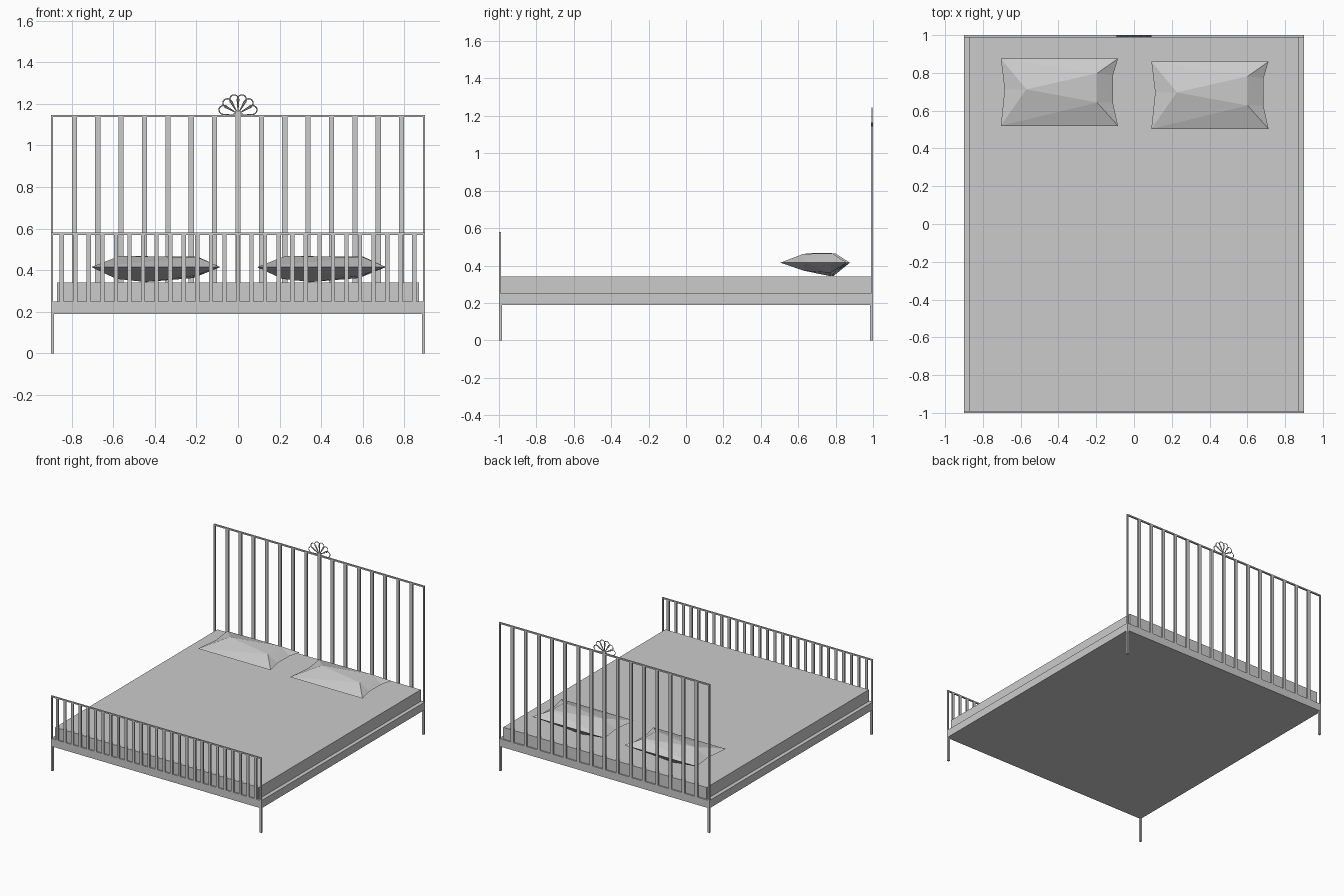
import bpy, bmesh, math

old = bpy.data.objects.get("Cube")
if old:
    bpy.data.objects.remove(old)

grey = bpy.data.materials.new("plain grey")
grey.use_nodes = True
grey.diffuse_color = (0.6, 0.6, 0.6, 1)
grey.node_tree.nodes["Principled BSDF"].inputs["Base Color"].default_value = grey.diffuse_color


def add_object(name, data):
    data.materials.append(grey)
    ob = bpy.data.objects.new(name, data)
    bpy.context.collection.objects.link(ob)
    return ob


def boxes(name, spans):
    """One object made of boxes, each given as (x0, x1, y0, y1, z0, z1)."""
    bm = bmesh.new()
    for x0, x1, y0, y1, z0, z1 in spans:
        verts = bmesh.ops.create_cube(bm, size=1)["verts"]
        for v in verts:
            v.co = ((x0 + x1) / 2 + v.co.x * (x1 - x0),
                    (y0 + y1) / 2 + v.co.y * (y1 - y0),
                    (z0 + z1) / 2 + v.co.z * (z1 - z0))
    me = bpy.data.meshes.new(name)
    bm.to_mesh(me)
    bm.free()
    return add_object(name, me)


W, BASE, RAIL = 0.9, 0.19, 0.25

# Base, side rails and mattress
boxes("base_panel", [(-W, W, -1, 1, BASE, 0.203)])
boxes("bed_frame", [(-W, W, -1, 1, 0.203, RAIL)])
boxes("mattress", [(-0.87, 0.87, -0.99, 0.99, RAIL, 0.34)])

# Legs
T = 0.015
for side, x in (("right", -W), ("left", W - T)):
    for end, y in (("front", -1), ("back", 1 - T)):
        boxes(f"{end}_{side}_leg", [(x, x + T, y, y + T, 0, BASE)])


def end_board(name, y0, y1, top, count, reach, width):
    """Two posts, a top rail and evenly spaced slats."""
    boxes(name + "_frame", [(-W, -W + 0.01, y0, y1, RAIL, top),
                            (W - 0.01, W, y0, y1, RAIL, top),
                            (-W, W, y0, y1, top - 0.01, top)])
    slats = []
    for i in range(count):
        x = -reach + 2 * reach * i / (count - 1)
        slats.append((x - width / 2, x + width / 2, y0, y1, RAIL, top - 0.01))
    boxes(name + "_slats", slats)


end_board("headboard", 0.988, 1, 1.147, 15, 0.787, 0.025)
end_board("footboard", -1, -0.99, 0.58, 27, 0.848, 0.02)

# Fan ornament: six looped petals from one point
fan = bpy.data.curves.new("fan_ornament", "CURVE")
fan.dimensions = "3D"
fan.bevel_depth = 0.003
fan.bevel_resolution = 0
for i in range(6):
    a = math.radians(15 + 30 * i)
    outline = [(0, 0)]
    for k in range(9):
        t = math.radians(-100 + 25 * k)
        outline.append((0.07 + 0.024 * math.cos(t), 0.022 * math.sin(t)))
    spline = fan.splines.new("POLY")
    spline.points.add(len(outline) - 1)
    spline.use_cyclic_u = True
    for p, (u, v) in zip(spline.points, outline):
        p.co = (u * math.cos(a) - v * math.sin(a), 0.994,
                1.152 + u * math.sin(a) + v * math.cos(a), 1)
add_object("fan_ornament", fan)
boxes("fan_stem", [(-0.012, 0.012, 0.988, 1, 1.14, 1.165)])


def pillow(name, x, y):
    """Faceted cushion: pinched rim with a ridge above and a keel below."""
    rim = [(-0.31, -0.178), (0.31, -0.178), (0.283, -0.055), (0.284, 0.09),
           (0.31, 0.178), (-0.31, 0.178), (-0.29, 0.015)]
    crown = [(-0.175, 0.015, 0.468), (0.2, -0.055, 0.462), (0.2, 0.1, 0.465)]
    keel = [(-0.19, 0.06, 0.358), (0.18, -0.05, 0.372), (0.18, 0.09, 0.362),
            (-0.05, 0.09, 0.343)]
    bm = bmesh.new()
    r = [bm.verts.new((x + u, y + v, 0.415)) for u, v in rim]
    c = [bm.verts.new((x + u, y + v, z)) for u, v, z in crown]
    k = [bm.verts.new((x + u, y + v, z)) for u, v, z in keel]
    for left, near, far in (c, k[:3]):
        bm.faces.new((r[6], r[0], left))
        bm.faces.new((r[5], r[6], left))
        bm.faces.new((r[0], near, left))
        bm.faces.new((r[0], r[1], near))
        bm.faces.new((r[1], r[2], near))
        bm.faces.new((r[2], r[3], far))
        bm.faces.new((r[2], far, near))
        bm.faces.new((r[3], r[4], far))
    bm.faces.new((r[4], r[5], c[2]))
    bm.faces.new((r[5], c[0], c[2]))
    bm.faces.new(c)
    for pair in ((r[4], r[5]), (r[5], k[0]), (k[0], k[1]), (k[1], k[2]), (k[2], r[4])):
        bm.faces.new((*pair, k[3]))
    bmesh.ops.recalc_face_normals(bm, faces=bm.faces)
    me = bpy.data.meshes.new(name)
    bm.to_mesh(me)
    bm.free()
    add_object(name, me)


pillow("right_pillow", -0.395, 0.698)
pillow("left_pillow", 0.402, 0.682)
